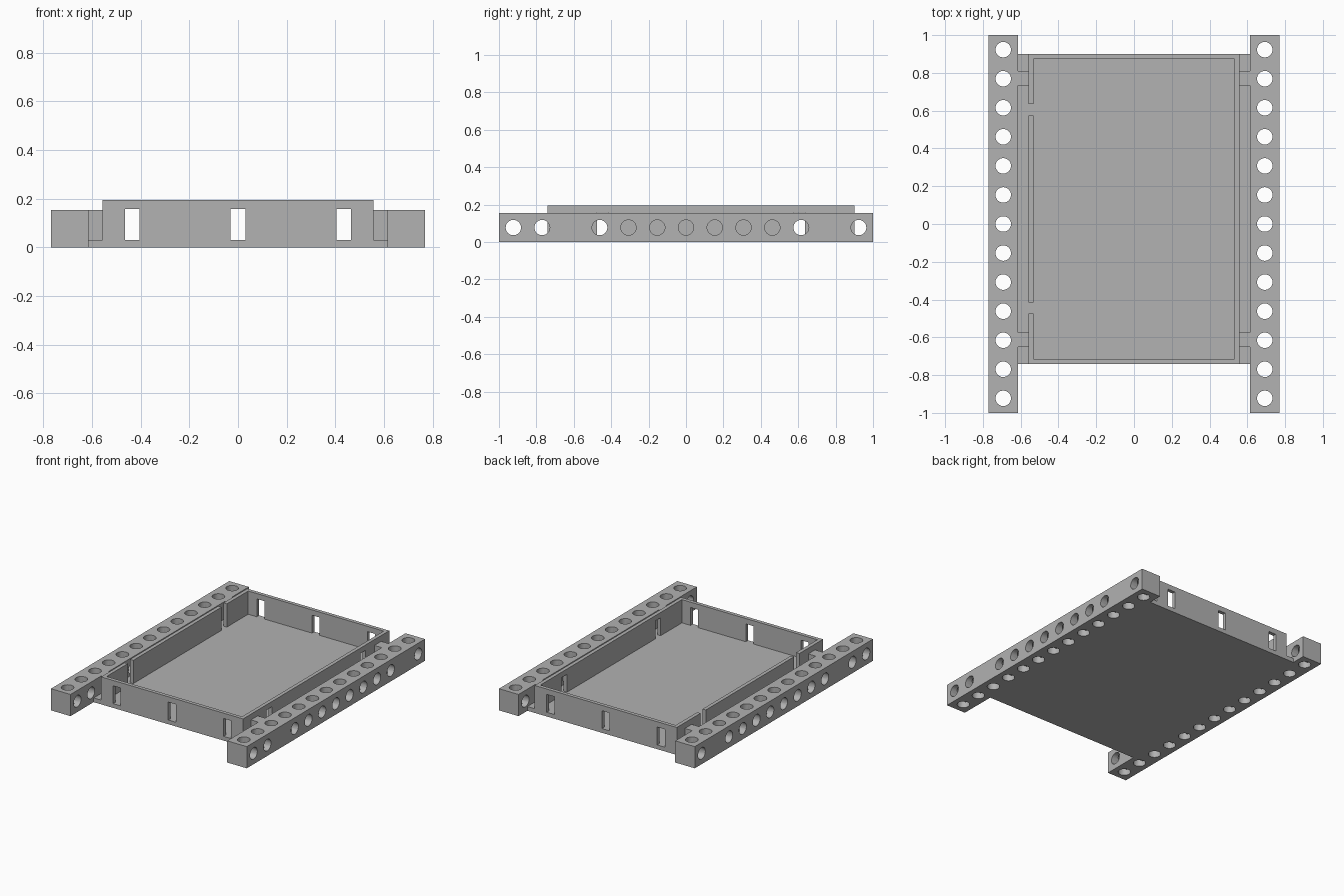
import bpy, bmesh, math
from mathutils import Matrix, Vector

if "Cube" in bpy.data.objects:
    bpy.data.objects.remove(bpy.data.objects["Cube"])

grey = bpy.data.materials.new("plain grey")
grey.diffuse_color = (0.445, 0.445, 0.445, 1)
grey.use_nodes = True
grey.node_tree.nodes["Principled BSDF"].inputs["Base Color"].default_value = grey.diffuse_color

P = 2 / 13                      # hole pitch, also the beam width and height
R = 0.041                       # hole radius
Y0, Y1 = -0.74, 0.90            # tray front and back
FLOOR, TOP = 0.03, 0.195
XO, XI = 0.558, 0.532           # tray wall outside and inside
NO_SIDE_HOLE = (-4, 5)          # pitches where a link block closes the beam side


def add_box(bm, x0, x1, y0, y1, z0, z1):
    m = Matrix.Translation(((x0 + x1) / 2, (y0 + y1) / 2, (z0 + z1) / 2))
    bmesh.ops.create_cube(bm, size=1, matrix=m @ Matrix.Diagonal((x1 - x0, y1 - y0, z1 - z0, 1)))


def add_rod(bm, centre, axis):
    rot = Vector((0, 0, 1)).rotation_difference(Vector(axis)).to_matrix().to_4x4()
    bmesh.ops.create_cone(bm, cap_ends=True, segments=32, radius1=R, radius2=R,
                          depth=0.3, matrix=Matrix.Translation(centre) @ rot)


def make(name, bm):
    me = bpy.data.meshes.new(name)
    bm.to_mesh(me)
    bm.free()
    me.materials.append(grey)
    ob = bpy.data.objects.new(name, me)
    bpy.context.collection.objects.link(ob)
    return ob


def boxes(name, *dims):
    bm = bmesh.new()
    for d in dims:
        add_box(bm, *d)
    return make(name, bm)


def cut(ob, cutter):
    cutter.hide_render = True
    mod = ob.modifiers.new("cut", 'BOOLEAN')
    mod.operation, mod.solver, mod.object = 'DIFFERENCE', 'EXACT', cutter
    bpy.context.view_layer.objects.active = ob
    bpy.ops.object.modifier_apply(modifier=mod.name)
    bpy.data.objects.remove(cutter)


# side beams with vertical and sideways holes
for side, name in ((-1, "left_beam"), (1, "right_beam")):
    cx = side * 4.5 * P
    beam = boxes(name, (cx - P / 2, cx + P / 2, -1, 1, 0, P))
    for axis in ((0, 0, 1), (1, 0, 0)):
        bm = bmesh.new()
        for i in range(-6, 7):
            if axis[2] or i not in NO_SIDE_HOLE:
                add_rod(bm, (cx, i * P, P / 2), axis)
        cut(beam, make("hole_cutter", bm))
    bpy.ops.object.select_all(action='DESELECT')
    beam.select_set(True)
    bpy.context.view_layer.objects.active = beam
    bpy.ops.object.shade_smooth_by_angle(angle=math.radians(30))

    # link blocks between beam and tray
    xa, xb = sorted((side * XO, side * 4 * P))
    boxes(name.replace("beam", "link_blocks"),
          *[(xa, xb, i * P + 0.002 - 0.038, i * P + 0.002 + 0.038, FLOOR, P) for i in NO_SIDE_HOLE])

# floor plate reaching both beams
boxes("tray_floor", (-4 * P, 4 * P, Y0, Y1, 0, FLOOR))

# tray wall ring
walls = boxes("tray_walls", (-XO, XO, Y0, Y1, FLOOR, TOP))
cut(walls, boxes("cavity_cutter", (-XI, XI, Y0 + 0.026, Y1 - 0.026, -0.1, 0.4)))

# windows through front and back walls
cut(walls, boxes("window_cutter", *[(x - 0.03, x + 0.03, -1.2, 1.2, 0.01, 0.157)
                                    for x in (-0.434, 0, 0.434)]))

# right wall windows, left wall notches open at the top
cut(walls, boxes("side_cutter", *[(x0, x1, y - 0.03, y + 0.03, 0.01, z)
                                  for y in (-0.445, 0.605)
                                  for x0, x1, z in ((0.5, 0.6, 0.157), (-0.6, -0.5, 0.3))]))
